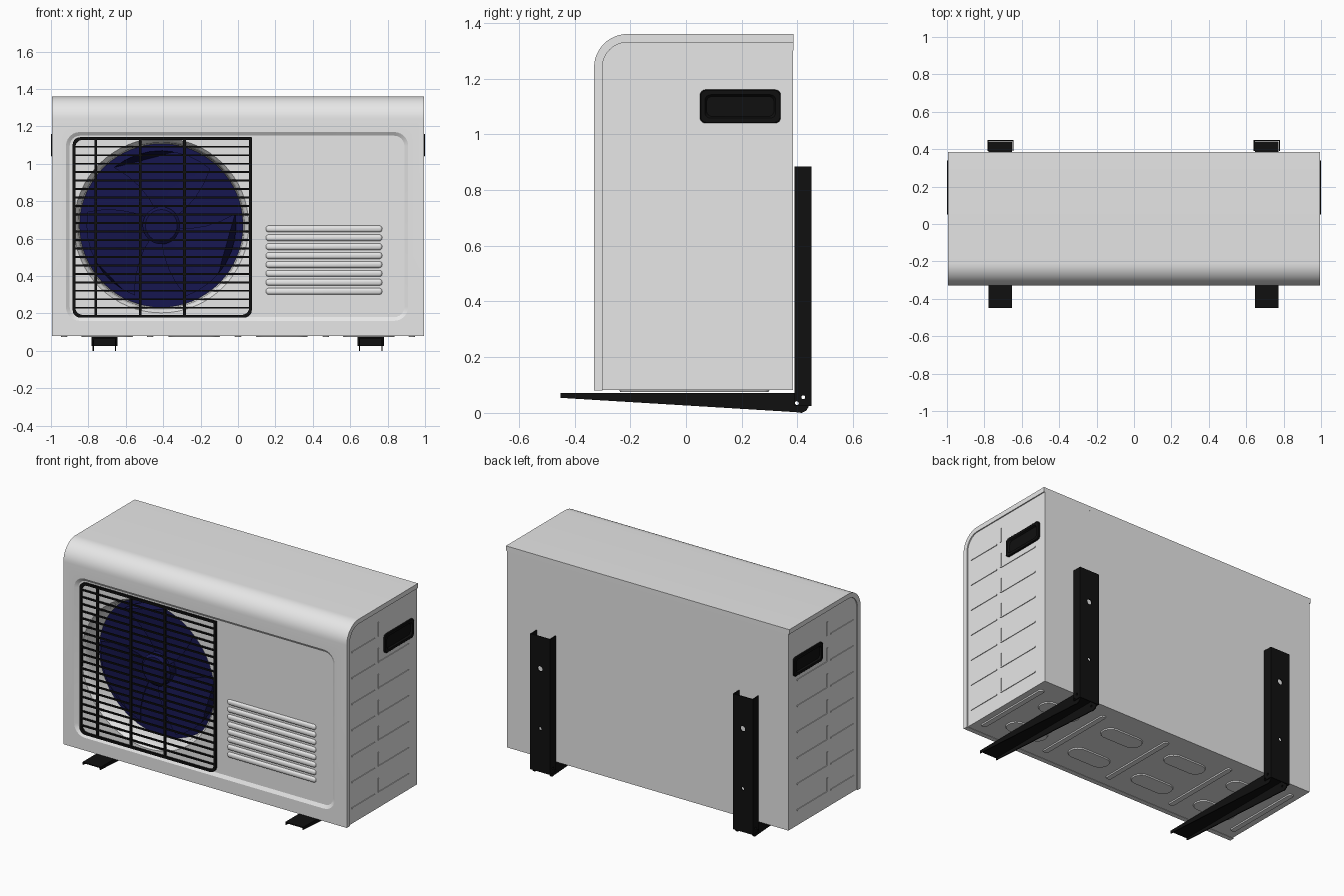
import bpy, bmesh
from math import sin, cos, pi, radians

old = bpy.data.objects.get("Cube")
if old:
    bpy.data.objects.remove(old, do_unlink=True)


def material(name, rgb):
    m = bpy.data.materials.new(name)
    m.use_nodes = True
    color = (*rgb, 1)
    m.diffuse_color = color
    m.node_tree.nodes["Principled BSDF"].inputs["Base Color"].default_value = color
    return m


GREY = material("light grey", (0.8, 0.8, 0.8))
BLACK = material("black", (0.005, 0.005, 0.005))
NAVY = material("navy", (0.008, 0.008, 0.08))
parts = []


def finish(name, bm, mat):
    bmesh.ops.recalc_face_normals(bm, faces=bm.faces)
    mesh = bpy.data.meshes.new(name)
    bm.to_mesh(mesh)
    bm.free()
    mesh.materials.append(mat)
    ob = bpy.data.objects.new(name, mesh)
    bpy.context.collection.objects.link(ob)
    parts.append(ob)
    return ob


def add_loft(bm, rings, wrap=False):
    """Skin rings of equal point count; cap the ends or join them up."""
    vs = [[bm.verts.new(p) for p in ring] for ring in rings]
    n = len(vs[0])
    pairs = list(zip(vs, vs[1:])) + ([(vs[-1], vs[0])] if wrap else [])
    for a, b in pairs:
        for i in range(n):
            j = (i + 1) % n
            bm.faces.new((a[i], a[j], b[j], b[i]))
    if not wrap:
        bm.faces.new(vs[0])
        bm.faces.new(vs[-1])


def loft(name, rings, mat, wrap=False):
    bm = bmesh.new()
    add_loft(bm, rings, wrap)
    return finish(name, bm, mat)


def add_box(bm, x, y, z):
    add_loft(bm, [[(x[0], y[0], h), (x[1], y[0], h), (x[1], y[1], h), (x[0], y[1], h)] for h in z])


def round_rect(u, v, w, h, r, n=6):
    """Rounded rectangle outline; w and h are half sizes, r one radius or four."""
    radii = r if isinstance(r, tuple) else (r,) * 4
    pts = []
    for k, (su, sv) in enumerate(((1, 1), (-1, 1), (-1, -1), (1, -1))):
        q = radii[k]
        for i in range(n + 1):
            a = (k + i / n) * pi / 2
            pts.append((u + su * (w - q) + q * cos(a), v + sv * (h - q) + q * sin(a)))
    return pts


def circle(u, v, r, n=64):
    return [(u + r * cos(2 * pi * i / n), v + r * sin(2 * pi * i / n)) for i in range(n)]


def front(pts, y):
    return [(u, y, v) for u, v in pts]


def side(pts, x):
    return [(x, u, v) for u, v in pts]


def flat(pts, z):
    return [(u, v, z) for u, v in pts]


def cut(ob, cutters):
    for c in cutters:
        m = ob.modifiers.new("cut", "BOOLEAN")
        m.object, m.operation, m.solver = c, "DIFFERENCE", "EXACT"
    dg = bpy.context.evaluated_depsgraph_get()
    mesh = bpy.data.meshes.new_from_object(ob.evaluated_get(dg))
    ob.modifiers.clear()
    ob.data = mesh


def discard(cutters):
    for c in cutters:
        parts.remove(c)
        bpy.data.objects.remove(c, do_unlink=True)


# Cabinet: wrapping front and top shell over a slightly narrower body
def wrap_profile(d, low):
    r = 0.12 - d
    arc = [(-0.21 - r * cos(a), 1.24 + r * sin(a)) for a in (i * pi / 24 for i in range(13))]
    return [(-0.33 + d, low)] + arc + [(0.385, 1.36 - d)]


shell_line = wrap_profile(0, 0.08) + wrap_profile(0.03, 0.08)[::-1]
shell = loft("front_shell", [side(shell_line, x) for x in (-0.995, 0.995)], GREY)
body_line = wrap_profile(0.015, 0.082) + [(0.384, 0.082)]
body = loft("cabinet_body", [side(body_line, x) for x in (-0.988, 0.988)], GREY)

# Sunken front panel and fan opening
FX, FZ = -0.41, 0.67
PANEL = -0.317
panel_cut = loft("panel_cutter", [front(round_rect(-0.005, 0.665, 0.915 + g, 0.505 + g, 0.075 + g), y)
                                  for g, y in ((0.005, -0.35), (0.0, -0.33), (-0.02, PANEL))], GREY)
fan_cut = loft("fan_cutter", [front(circle(FX, FZ, r), y) for r, y in
                              ((0.48, -0.36), (0.467, PANEL), (0.453, -0.30), (0.443, -0.26), (0.437, -0.17))], GREY)
cut(shell, [panel_cut, fan_cut])
cut(body, [fan_cut])
discard([panel_cut, fan_cut])

# Fan: backing disc, hub and three swept blades
loft("fan_disc", [front(circle(FX, FZ, 0.437), y) for y in (-0.18, -0.165)], NAVY)
loft("fan_hub", [front(circle(FX, FZ, r, 32), y) for r, y in
                 ((0.1, -0.175), (0.1, -0.235), (0.085, -0.25))], NAVY)
bm = bmesh.new()
for k in range(3):
    rings = []
    for r in (0.08, 0.16, 0.24, 0.32, 0.40):
        edge = []
        for i in range(9):
            a = radians(30 + 120 * k + 60 * (r - 0.08) + i * 10)
            edge.append((FX + r * cos(a), FZ + r * sin(a), -0.225 + 0.004 * i))
        rings.append([(u, y, v) for u, v, y in edge] + [(u, y + 0.006, v) for u, v, y in edge[::-1]])
    add_loft(bm, rings)
finish("fan_blades", bm, NAVY)

# Grille: frame with one square corner, thin rails and three uprights
corners = (0.003, 0.04, 0.04, 0.04)
outer = round_rect(-0.405, 0.66, 0.479, 0.482, corners)
inner = round_rect(-0.405, 0.66, 0.465, 0.468, corners)
loft("grille_frame", [front(outer, -0.329), front(outer, -0.314),
                      front(inner, -0.314), front(inner, -0.329)], BLACK, wrap=True)
bm = bmesh.new()
for i in range(1, 21):
    z = 0.185 + i * 0.0453
    add_box(bm, (-0.875, 0.065), (-0.327, -0.319), (z - 0.005, z + 0.005))
for x in (-0.76, -0.523, -0.286):
    add_box(bm, (x - 0.007, x + 0.007), (-0.329, -0.321), (0.185, 1.135))
finish("grille_bars", bm, BLACK)

# Rounded louvres on the front panel
bm = bmesh.new()
for i in range(8):
    z = 0.318 + i * 0.0477
    add_loft(bm, [front(round_rect(0.46, z, 0.312 - s, 0.018 - s, 0.017 - s), y) for s, y in
                  ((0, -0.312), (0.001, -0.319), (0.005, -0.325), (0.011, -0.328))])
finish("front_louvres", bm, GREY)

# Pressed ribs and carry handles on both ends
for s, tag in ((1, "left"), (-1, "right")):
    xs = sorted((s * 0.985, s * 0.992))
    bm = bmesh.new()
    for i in range(7):
        z = 0.18 + 0.165 * i
        add_box(bm, xs, (-0.27, -0.04), (z - 0.004, z + 0.004))
        add_box(bm, xs, (-0.008, 0.0), (z, z + 0.09))
        if i < 6:
            add_box(bm, xs, (0.0, 0.3), (z - 0.004, z + 0.004))
    finish(tag + "_side_ribs", bm, GREY)
    loft(tag + "_handle", [side(round_rect(0.195, 1.1, 0.145 - g, 0.06 - g, 0.02), s * x) for g, x in
                           ((0, 0.98), (0, 0.997), (0.003, 1.0), (0.018, 1.0), (0.024, 0.99))], BLACK)

# Pressed ribs under the base
bm = bmesh.new()
for x in (-0.93, -0.47, 0, 0.47, 0.93):
    add_loft(bm, [flat(round_rect(x, 0.03, 0.02 - g, 0.27 - g, 0.019 - g), z)
                  for g, z in ((0, 0.083), (0.004, 0.075))])
for x in (-0.7, -0.235, 0.235, 0.7):
    for y in (-0.12, 0.17):
        add_loft(bm, [flat(round_rect(x, y, 0.14 - g, 0.06 - g, 0.059 - g), z)
                      for g, z in ((0, 0.083), (0.004, 0.075))])
finish("base_ribs", bm, GREY)


# Wall brackets: upright channel and tapered arm, with bolt holes
def channel(c, w, t, tip, web):
    k = t if web > tip else -t
    return [(c - w, tip), (c - w, web), (c + w, web), (c + w, tip), (c + w - t, tip),
            (c + w - t, web - k), (c - w + t, web - k), (c - w + t, tip)]


for c, tag in ((0.71, "left"), (-0.714, "right")):
    upright = loft(tag + "_bracket_upright", [flat(channel(c, 0.07, 0.006, 0.39, 0.45), z)
                                              for z in (0.025, 0.885)], BLACK)
    arm = loft(tag + "_bracket_arm", [front(channel(c, 0.063, 0.006, low, 0.071), y) for y, low in
                                      ((-0.45, 0.054), (0.39, 0.003), (0.415, 0.0), (0.432, 0.008), (0.44, 0.022))], BLACK)
    wall_holes = [loft("hole_cutter", [front(circle(c, z, r, 16), y) for y in (0.43, 0.47)], BLACK)
                  for z, r in ((0.68, 0.017), (0.3, 0.01))]
    bolt_holes = [loft("hole_cutter", [side(circle(y, z, 0.007, 12), c + d) for d in (-0.1, 0.1)], BLACK)
                  for y, z in ((0.398, 0.035), (0.421, 0.056))]
    cut(upright, wall_holes + bolt_holes)
    cut(arm, bolt_holes)
    discard(wall_holes + bolt_holes)

# Smooth the rounded surfaces, keeping edges sharp
bpy.ops.object.select_all(action="DESELECT")
for ob in parts:
    ob.select_set(True)
bpy.context.view_layer.objects.active = parts[0]
bpy.ops.object.shade_smooth_by_angle(angle=radians(30))
